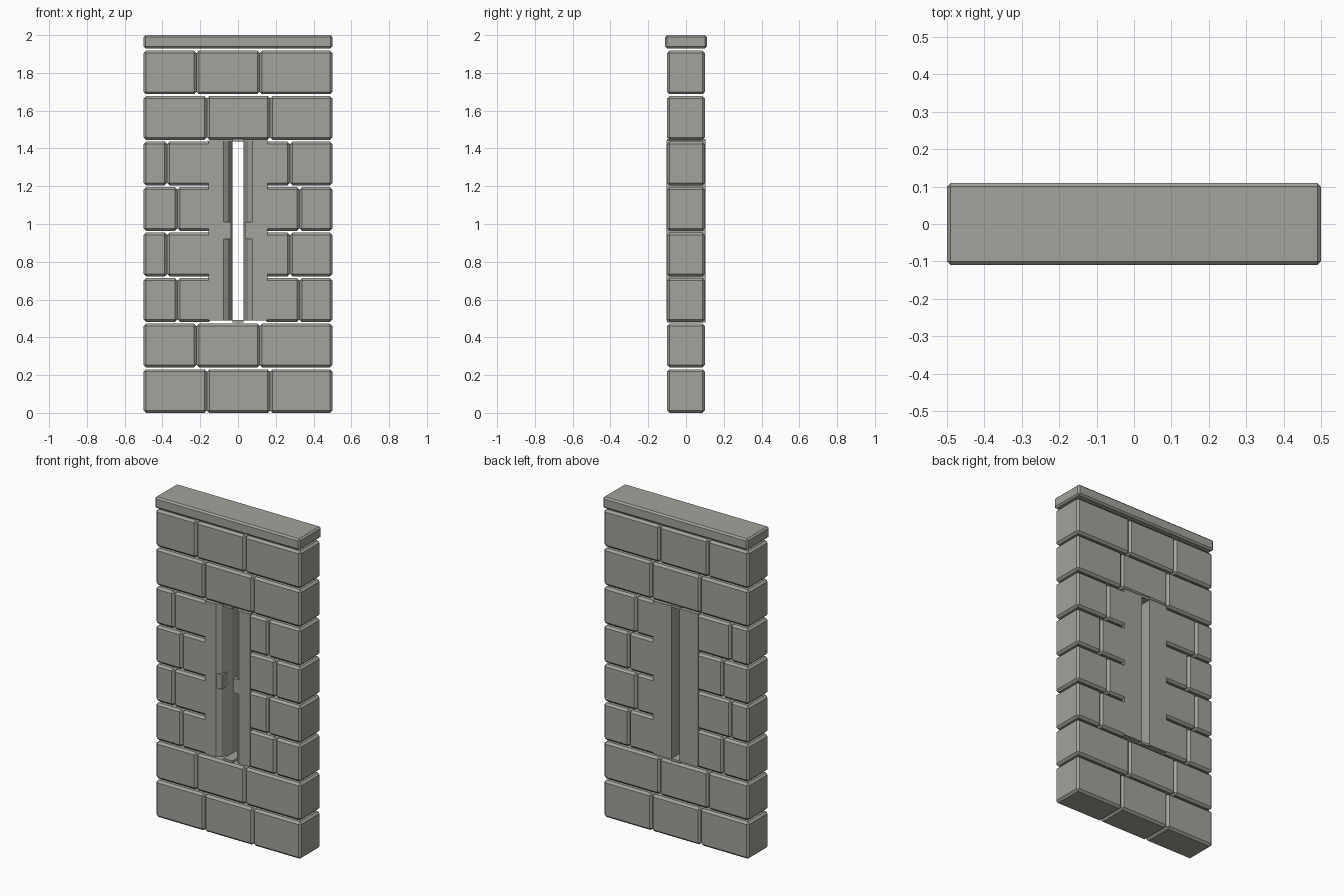
import bpy
import bmesh

cube = bpy.data.objects.get("Cube")
if cube:
    bpy.data.objects.remove(cube, do_unlink=True)

stone = bpy.data.materials.new("warm grey stone")
stone.use_nodes = True
COLOUR = (0.37, 0.36, 0.33, 1)
stone.diffuse_color = COLOUR
stone.node_tree.nodes["Principled BSDF"].inputs["Base Color"].default_value = COLOUR


def finish(name, bm):
    bmesh.ops.recalc_face_normals(bm, faces=bm.faces)
    mesh = bpy.data.meshes.new(name)
    bm.to_mesh(mesh)
    bm.free()
    mesh.materials.append(stone)
    obj = bpy.data.objects.new(name, mesh)
    bpy.context.collection.objects.link(obj)
    return obj


def prism(name, outline, z0, z1):
    """Extrude a plan outline from z0 up to z1."""
    bm = bmesh.new()
    base = bm.faces.new([bm.verts.new((x, y, z0)) for x, y in outline])
    top = bmesh.ops.extrude_face_region(bm, geom=[base])["geom"]
    verts = [g for g in top if isinstance(g, bmesh.types.BMVert)]
    bmesh.ops.translate(bm, verts=verts, vec=(0, 0, z1 - z0))
    return finish(name, bm)


def block(name, x0, x1, y0, y1, z0, z1, bevel=0):
    obj = prism(name, [(x0, y0), (x1, y0), (x1, y1), (x0, y1)], z0, z1)
    if bevel:
        mod = obj.modifiers.new("chamfer", "BEVEL")
        mod.width = bevel
        mod.segments = 1
    return obj


# Brick courses: each run is a list of joint positions from left to right
PITCH, HEIGHT = 0.241, 0.231
even = [[-0.5, -0.165, 0.17, 0.5]]
odd = [[-0.5, -0.22, 0.115, 0.5]]
split_a = [[-0.5, -0.32, -0.14], [0.14, 0.325, 0.5]]
split_b = [[-0.5, -0.375, -0.14], [0.14, 0.275, 0.5]]
courses = [even, odd, split_a, split_b, split_a, split_b, even, odd]

for row, runs in enumerate(courses):
    z = row * PITCH
    for joints in runs:
        for x0, x1 in zip(joints, joints[1:]):
            block("brick", x0, x1, -0.1, 0.1, z, z + HEIGHT, 0.013)

# Cap stone
block("cap_stone", -0.5, 0.5, -0.11, 0.11, 1.93, 2.0, 0.01)

# Splayed jambs and their mid-height notches on both sides of the slit
Z0, Z1 = 0.488, 1.442
section = [(0.155, -0.103), (0.078, -0.103), (0.053, -0.085),
           (0.028, -0.02), (0.028, 0.103), (0.155, 0.103)]
for side, s in (("left", 1), ("right", -1)):
    prism(side + "_jamb", [(s * x, y) for x, y in section], Z0, Z1)
    block(side + "_cross_block", s * 0.038, s * 0.09, -0.102, 0.08, 0.92, 1.01)

# Thin plates closing the slit at bottom and top
block("slit_sill", -0.03, 0.03, -0.1, 0.103, 0.478, 0.492)
block("slit_lintel", -0.03, 0.03, -0.1, 0.103, 1.436, 1.45)
